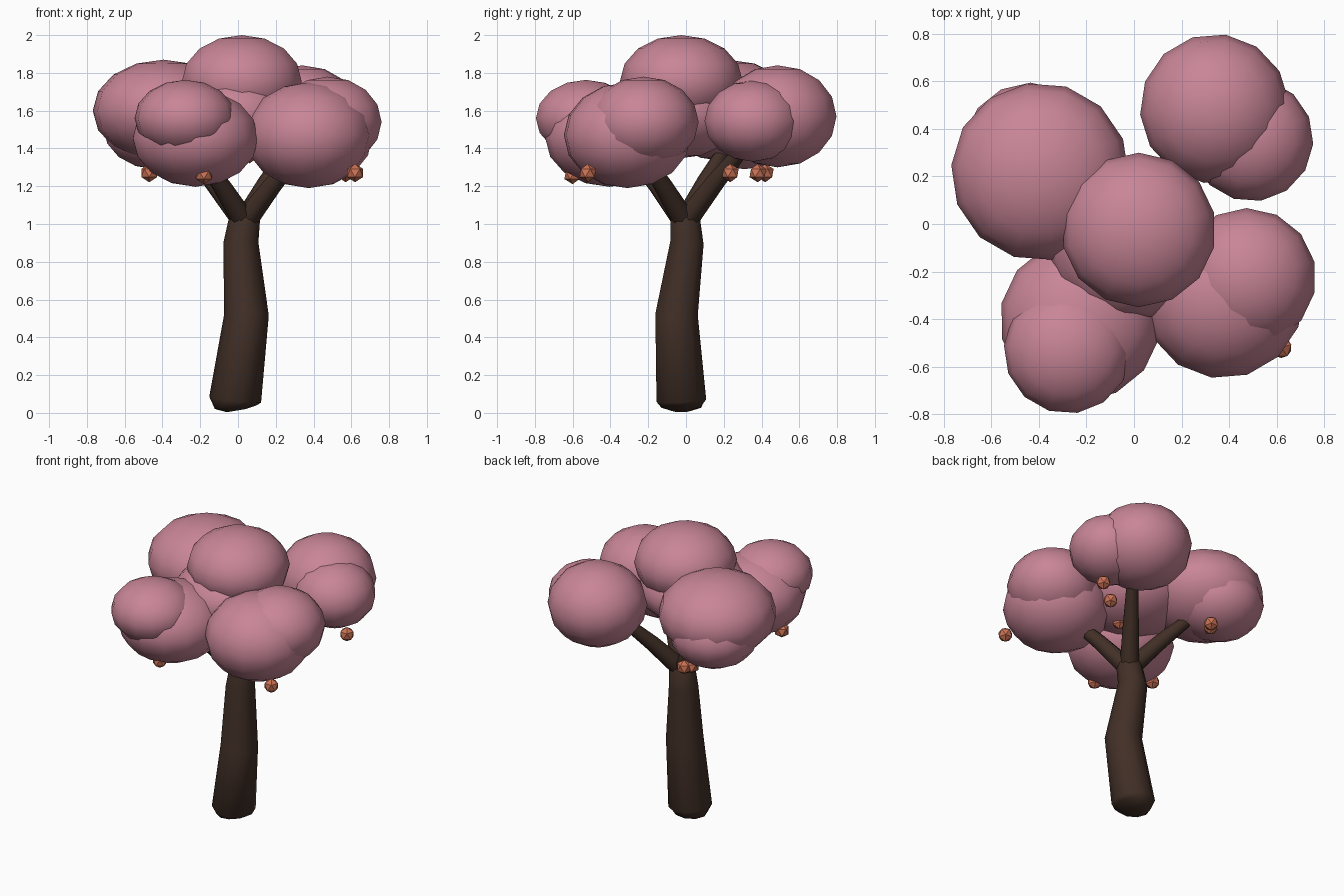
import bpy, math
from mathutils import Vector

if "Cube" in bpy.data.objects:
    bpy.data.objects.remove(bpy.data.objects["Cube"])


def material(name, rgb):
    m = bpy.data.materials.new(name)
    m.diffuse_color = (*rgb, 1)
    m.use_nodes = True
    m.node_tree.nodes["Principled BSDF"].inputs["Base Color"].default_value = m.diffuse_color
    return m


BARK = material("dark bark", (0.054, 0.029, 0.020))
PINK = material("blossom pink", (0.58, 0.235, 0.31))
ORANGE = material("fruit orange", (0.60, 0.17, 0.09))


def finish(ob, name, mat, angle):
    ob.name = name
    ob.data.materials.append(mat)
    bpy.ops.object.select_all(action='DESELECT')
    ob.select_set(True)
    bpy.context.view_layer.objects.active = ob
    bpy.ops.object.shade_smooth_by_angle(angle=math.radians(angle))


def limb(name, rings, sides):
    """Loft tapered rings given as (x, y, z, radius), tilted along the path."""
    pts = [Vector(r[:3]) for r in rings]
    verts, faces = [], []
    for i, r in enumerate(rings):
        d = (pts[min(i + 1, len(pts) - 1)] - pts[max(i - 1, 0)]).normalized()
        q = Vector((0, 0, 1)).rotation_difference(d)
        for k in range(sides):
            a = math.tau * k / sides
            off = q @ Vector((math.cos(a), math.sin(a), 0)) * r[3]
            verts.append(pts[i] + off)
    for i in range(len(rings) - 1):
        for k in range(sides):
            a, b = i * sides + k, i * sides + (k + 1) % sides
            faces.append((a, b, b + sides, a + sides))
    faces.append(tuple(reversed(range(sides))))
    faces.append(tuple(range(len(verts) - sides, len(verts))))
    me = bpy.data.meshes.new(name)
    me.from_pydata(verts, [], faces)
    ob = bpy.data.objects.new(name, me)
    bpy.context.collection.objects.link(ob)
    finish(ob, name, BARK, 60)


# Bent trunk with a rounded foot
limb("trunk", [(-0.01, -0.025, 0.012, 0.05), (-0.013, -0.025, 0.03, 0.11),
               (-0.015, -0.025, 0.07, 0.138), (0.045, -0.05, 0.52, 0.118),
               (0.015, 0.005, 0.9, 0.093), (0.035, -0.005, 1.03, 0.082),
               (0.04, -0.005, 1.1, 0.05)], 10)

# Four forked branches reaching up into the foliage
for i, tip in enumerate([(-0.30, 0.22, 1.42), (0.28, 0.32, 1.42),
                         (0.33, -0.24, 1.38), (-0.20, -0.28, 1.36)]):
    root = Vector((0.035, -0.005, 1.01))
    tip = Vector(tip)
    mid = root.lerp(tip, 0.5) + Vector((0, 0, 0.01))
    limb(f"branch_{i + 1}", [(*root, 0.062), (*mid, 0.05), (*tip, 0.036)], 8)

# Flattened foliage clumps: x, y, z, horizontal radius, vertical radius
CLUMPS = [
    (0.02, -0.025, 1.755, 0.325, 0.245),   # crown
    (-0.025, -0.055, 1.575, 0.35, 0.23),
    (-0.395, 0.22, 1.60, 0.375, 0.27),     # back left
    (-0.435, 0.31, 1.51, 0.285, 0.22),
    (0.34, 0.485, 1.57, 0.315, 0.27),      # back right
    (0.495, 0.355, 1.545, 0.26, 0.215),
    (0.475, -0.225, 1.54, 0.292, 0.24),    # front right
    (0.375, -0.31, 1.47, 0.34, 0.28),
    (-0.28, -0.53, 1.56, 0.268, 0.203),    # front left
    (-0.225, -0.405, 1.455, 0.34, 0.258),
]
for i, (x, y, z, r, h) in enumerate(CLUMPS):
    bpy.ops.mesh.primitive_uv_sphere_add(segments=14, ring_count=8, radius=1,
                                         location=(x, y, z),
                                         rotation=(0, 0, 0.3 * i))
    ob = bpy.context.object
    ob.scale = (r, r, h)
    finish(ob, f"foliage_{i + 1}", PINK, 60)

# Small faceted fruits hanging under the foliage
FRUITS = [(0.62, -0.52, 1.27), (-0.18, -0.60, 1.26), (-0.31, 0.38, 1.27),
          (-0.28, 0.42, 1.27), (0.57, 0.38, 1.27), (0.39, 0.235, 1.27),
          (0.06, -0.07, 1.37), (-0.47, -0.38, 1.27)]
for i, loc in enumerate(FRUITS):
    bpy.ops.mesh.primitive_ico_sphere_add(subdivisions=1, radius=0.049,
                                          location=loc, rotation=(0, 0, 0.3))
    finish(bpy.context.object, f"fruit_{i + 1}", ORANGE, 30)
